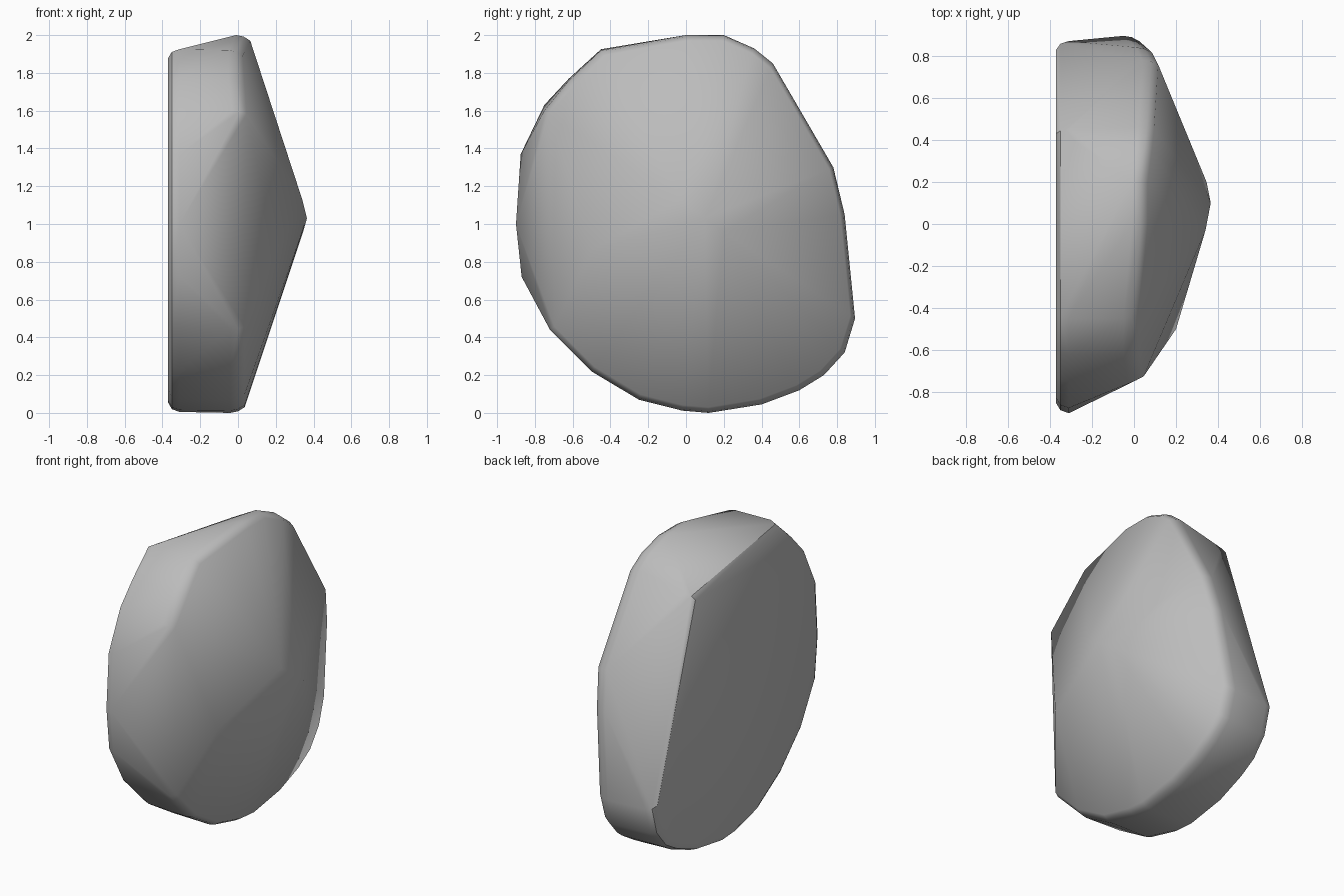
import bpy
import bmesh

cube = bpy.data.objects.get("Cube")
if cube:
    bpy.data.objects.remove(cube)

# Stone colour
mat = bpy.data.materials.new("stone_grey")
mat.use_nodes = True
grey = (0.5, 0.5, 0.5, 1)
mat.diffuse_color = grey
mat.node_tree.nodes["Principled BSDF"].inputs["Base Color"].default_value = grey

# Outline (y, z) of the flat broken side
base_outline = [
    (-.9, 1.0), (-.875, 1.37), (-.75, 1.63), (-.62, 1.77), (-.45, 1.925),
    (.45, 1.78), (.87, .5), (.82, .32), (.72, .2), (.6, .13), (.4, .05),
    (.12, .005), (-.02, .015), (-.25, .075), (-.5, .23), (-.72, .45), (-.87, .72),
]
# Rim (x, y, z) where the sides turn into the dome
rim = [
    (.01, -.75, 1.6), (-.01, -.62, 1.76), (-.01, -.45, 1.92), (.03, 0, 2.0),
    (.03, .2, 2.0), (.05, .36, 1.93), (.06, .46, 1.85), (.08, .78, 1.3),
    (.05, .84, 1.05), (-.01, .895, .5), (-.01, .84, .32), (0, .73, .2),
    (0, .6, .12), (0, .4, .045), (0, .12, 0), (0, -.02, .012),
    (0, -.25, .07), (0, -.5, .22), (0, -.72, .44),
]
# Blunt peak and shoulder of the dome
peak = [(.34, -.03, 1.13), (.365, .1, 1.03), (.345, .2, .96), (.2, -.5, .86)]


def inset(y, z, scale):
    return .05 + (y - .05) * scale, 1 + (z - 1) * scale


points = list(peak)
# Slightly crowned flat side with a worn edge
for x, scale in ((-.37, .95), (-.35, .985), (-.31, 1)):
    points += [(x, *inset(y, z, scale)) for y, z in base_outline]
# Rounded rim
for dx, scale in ((-.04, 1), (0, .992), (.035, .97)):
    points += [(x + dx, *inset(y, z, scale)) for x, y, z in rim]

# Wrap the rings into one solid stone
bm = bmesh.new()
for p in points:
    bm.verts.new(p)
hull = bmesh.ops.convex_hull(bm, input=bm.verts[:])
unused = {g for g in hull["geom_interior"] + hull["geom_unused"]
          if isinstance(g, bmesh.types.BMVert)}
bmesh.ops.delete(bm, geom=list(unused), context='VERTS')
bmesh.ops.dissolve_limit(bm, angle_limit=.02, verts=bm.verts[:], edges=bm.edges[:])
bmesh.ops.recalc_face_normals(bm, faces=bm.faces[:])

# Smooth everywhere except the edge around the flat side
for face in bm.faces:
    face.smooth = True
for edge in bm.edges:
    flat = [f.normal.x < -.75 for f in edge.link_faces]
    edge.smooth = len(set(flat)) == 1

mesh = bpy.data.meshes.new("stone")
bm.to_mesh(mesh)
bm.free()
mesh.materials.append(mat)
stone = bpy.data.objects.new("stone", mesh)
bpy.context.collection.objects.link(stone)
